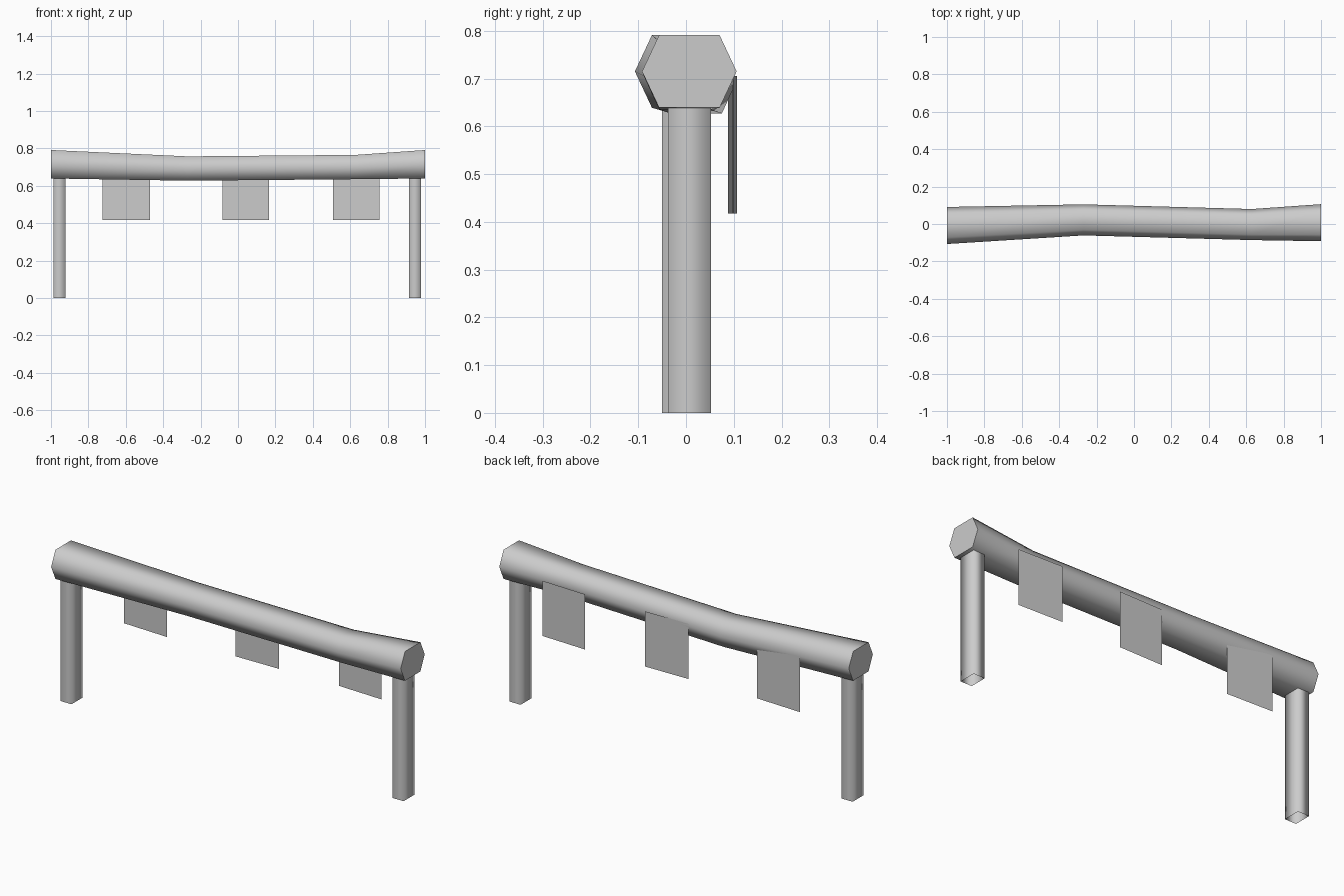
import bpy, math

if "Cube" in bpy.data.objects:
    bpy.data.objects.remove(bpy.data.objects["Cube"], do_unlink=True)

grey = bpy.data.materials.new("plain grey")
grey.use_nodes = True
grey.diffuse_color = (0.6, 0.6, 0.6, 1)
grey.node_tree.nodes["Principled BSDF"].inputs["Base Color"].default_value = (0.6, 0.6, 0.6, 1)


def add_object(name, verts, faces):
    mesh = bpy.data.meshes.new(name)
    mesh.from_pydata(verts, [], faces)
    mesh.materials.append(grey)
    obj = bpy.data.objects.new(name, mesh)
    bpy.context.collection.objects.link(obj)
    return obj


def bridge(rings, count):
    """Quads joining successive rings of points."""
    return [(r * count + i, r * count + (i + 1) % count,
             (r + 1) * count + (i + 1) % count, (r + 1) * count + i)
            for r in range(rings - 1) for i in range(count)]


def smooth(obj, degrees):
    bpy.ops.object.select_all(action='DESELECT')
    obj.select_set(True)
    bpy.context.view_layer.objects.active = obj
    bpy.ops.object.shade_smooth_by_angle(angle=math.radians(degrees))


# Log beam: six-sided sections along x (x, centre y, centre z, half width, half height)
sections = [(-1, -0.008, 0.715, 0.099, 0.076),
            (-0.27, 0.022, 0.692, 0.083, 0.065),
            (0.63, -0.003, 0.700, 0.083, 0.065),
            (1, 0.007, 0.715, 0.099, 0.076)]
hexagon = [(1, 0), (0.64, 1), (-0.64, 1), (-1, 0), (-0.64, -1), (0.64, -1)]
points = [(x, cy + u * w, cz + v * h)
          for x, cy, cz, w, h in sections for u, v in hexagon]
sides = [tuple(reversed(f)) for f in bridge(4, 6)]
caps = [(5, 4, 3, 2, 1, 0), (18, 19, 20, 21, 22, 23)]
beam = add_object("log_beam", points, sides + caps)
smooth(beam, 75)

# Posts: open rectangular tubes reaching into the beam
corners = [(-1, -1), (1, -1), (1, 1), (-1, 1)]
for name, cx, cy in (("right_post", -0.955, -0.005), ("left_post", 0.947, 0.007)):
    points = [(cx + 0.032 * u, cy + 0.045 * v, z) for z in (0, 0.67) for u, v in corners]
    post = add_object(name, points, bridge(2, 4))
    smooth(post, 180)

# Hanging panels behind the beam: x and y of each end
for name, x0, y0, x1, y1 in (("right_panel", -0.725, 0.098, -0.47, 0.088),
                             ("middle_panel", -0.083, 0.097, 0.167, 0.1),
                             ("left_panel", 0.507, 0.107, 0.757, 0.098)):
    add_object(name, [(x1, y1, 0.418), (x0, y0, 0.418), (x0, y0, 0.705), (x1, y1, 0.705)],
               [(0, 1, 2, 3)])
